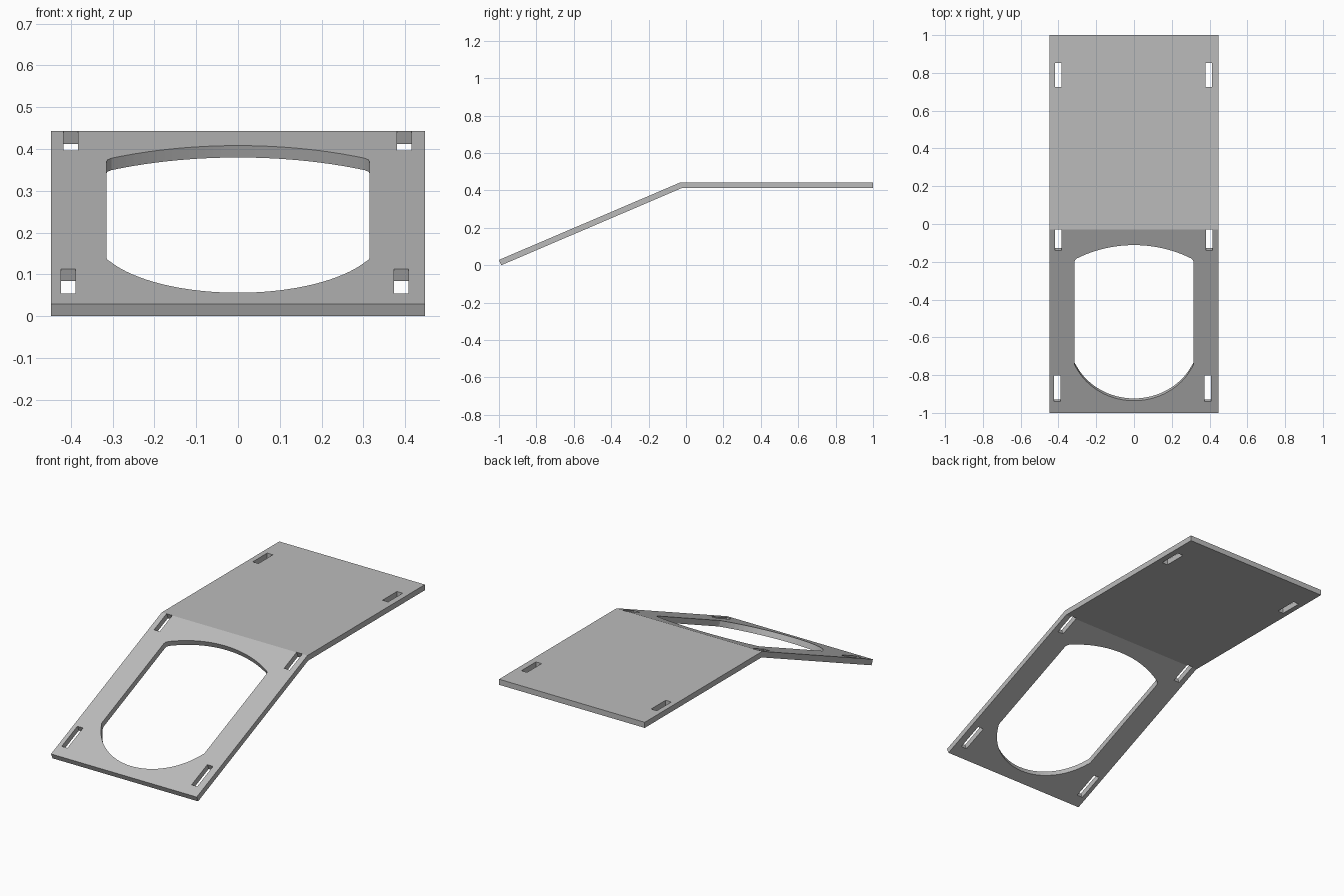
import bpy, bmesh, math
from mathutils import Matrix

cube = bpy.data.objects.get("Cube")
if cube:
    bpy.data.objects.remove(cube, do_unlink=True)

HALF_WIDTH = 0.447
THICK = 0.031
TOP = 0.443
BEND_Y = -0.03
FRONT_Z = THICK * 0.92
ANGLE = math.atan2(TOP - FRONT_Z, BEND_Y + 1)

grey = bpy.data.materials.new("light grey")
grey.use_nodes = True
colour = (0.5, 0.5, 0.5, 1)
grey.diffuse_color = colour
grey.node_tree.nodes["Principled BSDF"].inputs["Base Color"].default_value = colour

# Local frame of the sloped half: x across, y up the slope, z out of the surface
SLOPE = Matrix.Translation((0, -1, FRONT_Z)) @ Matrix.Rotation(ANGLE, 4, 'X')
FLAT = Matrix.Translation((0, 0, TOP))


def extrude_outline(name, points, offset):
    """Solid made by sweeping a closed outline along an offset."""
    bm = bmesh.new()
    face = bm.faces.new([bm.verts.new(p) for p in points])
    result = bmesh.ops.extrude_face_region(bm, geom=[face])
    verts = [g for g in result["geom"] if isinstance(g, bmesh.types.BMVert)]
    bmesh.ops.translate(bm, vec=offset, verts=verts)
    bmesh.ops.recalc_face_normals(bm, faces=bm.faces)
    mesh = bpy.data.meshes.new(name)
    bm.to_mesh(mesh)
    bm.free()
    mesh.materials.append(grey)
    obj = bpy.data.objects.new(name, mesh)
    bpy.context.scene.collection.objects.link(obj)
    return obj


def cut(target, outline, frame):
    """Cut an outline square through the panel in the given frame."""
    points = [(x, y, -0.08) for x, y in outline]
    cutter = extrude_outline("cutter", points, (0, 0, 0.12))
    cutter.matrix_world = frame
    cutter.hide_render = True
    mod = target.modifiers.new("cut", 'BOOLEAN')
    mod.operation = 'DIFFERENCE'
    mod.solver = 'EXACT'
    mod.object = cutter
    bpy.context.view_layer.objects.active = target
    bpy.ops.object.modifier_apply(modifier=mod.name)
    bpy.data.objects.remove(cutter, do_unlink=True)


# Bent panel: side profile swept across the width, with a mitred bend
miter = THICK * math.tan(ANGLE / 2)
profile = [
    (-1, FRONT_Z), (BEND_Y, TOP), (1, TOP), (1, TOP - THICK),
    (BEND_Y + miter, TOP - THICK), (-1 + THICK * math.sin(ANGLE), 0),
]
panel = extrude_outline("bent_panel", [(-HALF_WIDTH, y, z) for y, z in profile],
                        (2 * HALF_WIDTH, 0, 0))


def arc(half, tip, sag, steps=32):
    """Circular arc from +half to -half, bulging by sag to the tip."""
    radius = (half ** 2 + sag ** 2) / (2 * abs(sag))
    sign = math.copysign(1, sag)
    sweep = math.asin(half / radius)
    out = []
    for i in range(steps + 1):
        a = sweep * (1 - 2 * i / steps)
        out.append((radius * math.sin(a), tip - sign * radius * (1 - math.cos(a))))
    return out


# Large opening with a shallow upper arc and a deep lower arc
upper = arc(0.303, 0.966, 0.077)
lower = arc(0.306, 0.07, -0.19)
side = 0.315
opening = ([(side, 0.868), (0.312, 0.88)] + upper + [(-0.312, 0.88), (-side, 0.868)]
           + [(-side, 0.282), (-0.313, 0.272)] + lower[::-1]
           + [(0.313, 0.272), (side, 0.282)])
cut(panel, opening, SLOPE)

# Strap slots: frame, left and right centres, start and end
slots = [
    (SLOPE, (-0.406, 0.391), 0.065, 0.215),
    (SLOPE, (-0.4, 0.398), 0.936, 1.056),
    (FLAT, (-0.4, 0.396), 0.725, 0.852),
]
for frame, centres, start, end in slots:
    for c in centres:
        w = 0.0175
        cut(panel, [(c - w, start), (c + w, start), (c + w, end), (c - w, end)], frame)
